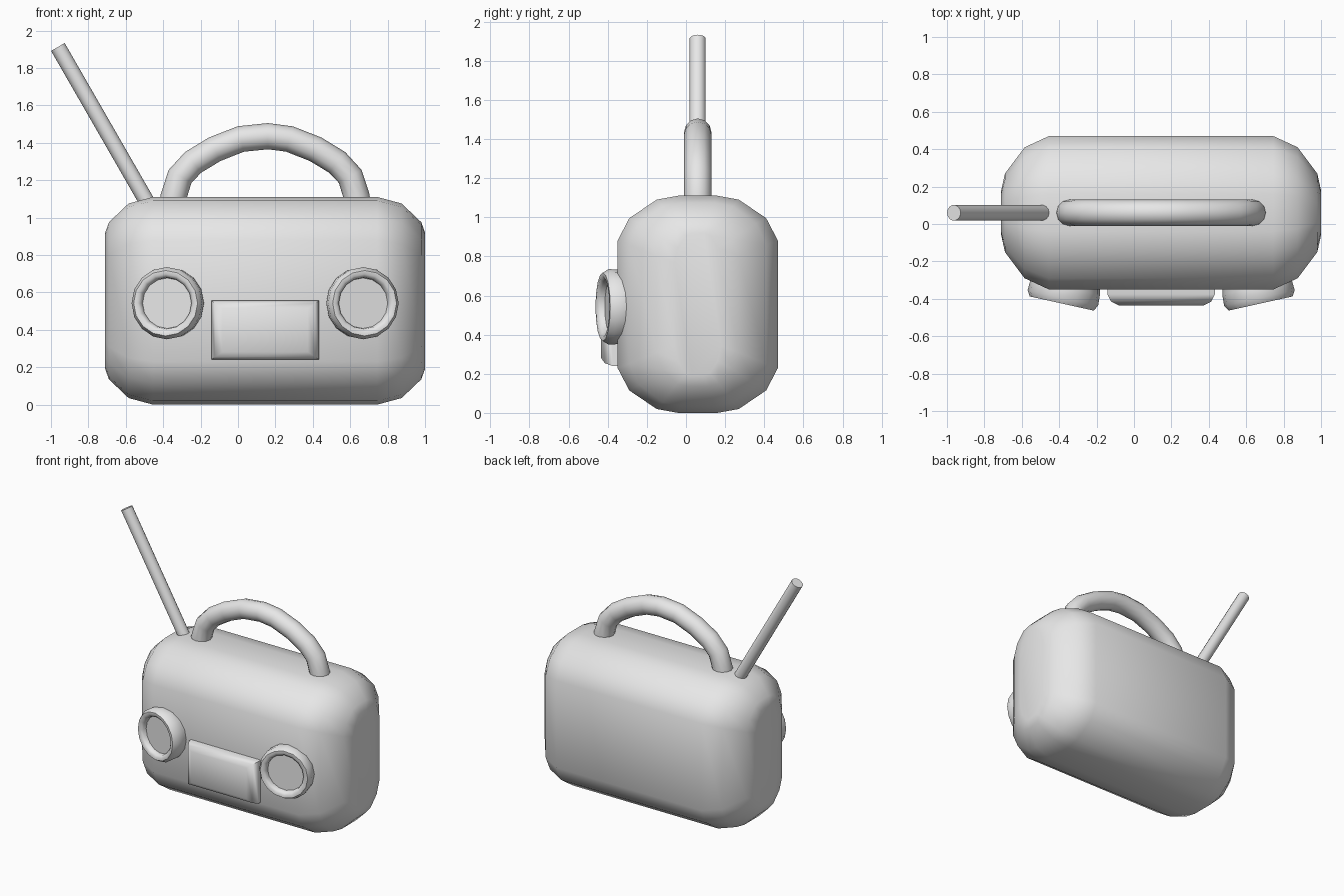
import bpy, bmesh, math
from mathutils import Vector, Matrix

cube = bpy.data.objects.get("Cube")
if cube:
    bpy.data.objects.remove(cube, do_unlink=True)

grey = bpy.data.materials.new("plain grey")
grey.use_nodes = True
grey.diffuse_color = (0.8, 0.8, 0.8, 1)
grey.node_tree.nodes["Principled BSDF"].inputs["Base Color"].default_value = (0.8, 0.8, 0.8, 1)

MID_X, MID_Y, MID_Z = 0.145, 0.06, 0.555


def loft(name, rings, angle=40, matrix=None):
    """Skin closed rings of equal length and cap both ends."""
    bm = bmesh.new()
    loops = [[bm.verts.new(p) for p in ring] for ring in rings]
    n = len(loops[0])
    for a, b in zip(loops, loops[1:]):
        for i in range(n):
            j = (i + 1) % n
            bm.faces.new((a[i], a[j], b[j], b[i]))
    bm.faces.new(loops[0])
    bm.faces.new(loops[-1])
    bmesh.ops.recalc_face_normals(bm, faces=bm.faces)
    mesh = bpy.data.meshes.new(name)
    bm.to_mesh(mesh)
    bm.free()
    mesh.materials.append(grey)
    obj = bpy.data.objects.new(name, mesh)
    bpy.context.collection.objects.link(obj)
    if matrix:
        obj.matrix_world = matrix
    bpy.ops.object.select_all(action='DESELECT')
    obj.select_set(True)
    bpy.context.view_layer.objects.active = obj
    bpy.ops.object.shade_smooth_by_angle(angle=math.radians(angle))
    return obj


def circle(radius, depth, sides):
    return [(radius * math.cos(2 * math.pi * i / sides),
             radius * math.sin(2 * math.pi * i / sides), depth) for i in range(sides)]


def tube(name, path, radius, sides):
    """Round tube along a path lying in the x-z plane."""
    rings = []
    for i, p in enumerate(path):
        a, b = path[max(i - 1, 0)], path[min(i + 1, len(path) - 1)]
        along = Vector((b[0] - a[0], 0, b[1] - a[1])).normalized()
        side = along.cross(Vector((0, 1, 0)))
        centre = Vector((p[0], MID_Y, p[1]))
        rings.append([centre + side * c + Vector((0, s, 0)) for c, s, _ in circle(radius, 0, sides)])
    return loft(name, rings, 50)


# Body: rounded outline swept along x and shrinking towards both ends
quarter = [(0.41, 0.325), (0.35, 0.44), (0.21, 0.535), (0.10, 0.555)]
half = quarter + [(-y, z) for y, z in reversed(quarter)]
outline = half + [(-y, -z) for y, z in half]
ends = [(0.855, 0.12, 0.365), (0.835, 0.21, 0.42), (0.73, 0.35, 0.52), (0.60, 0.41, 0.555)]
stations = [(-x, y, z) for x, y, z in ends] + ends[::-1]
loft("body", [[(MID_X + x, MID_Y + y * hy / 0.41, MID_Z + z * hz / 0.555) for y, z in outline]
              for x, hy, hz in stations], 60)

# Carrying handle
rise = [(0.495, 1.03), (0.49, 1.11), (0.455, 1.22), (0.385, 1.295), (0.27, 1.365), (0.13, 1.42)]
arch = [(MID_X - x, z) for x, z in rise] + [(0.16, 1.435)] + [(MID_X + x, z) for x, z in rise[::-1]]
tube("handle", arch, 0.07, 12)

# Antenna
tube("antenna", [(-0.45, 1.02), (-0.963, 1.912)], 0.042, 14)

# Speakers: recessed discs with a rounded rim, turned slightly outward
rim = [(0.175, -0.15), (0.19, -0.09), (0.193, -0.03), (0.175, 0), (0.155, 0),
       (0.138, -0.015), (0.135, -0.04), (0.13, -0.04)]
for name, s in (("right_speaker", -1), ("left_speaker", 1)):
    place = (Matrix.Translation((MID_X + s * 0.532, -0.425, 0.542))
             @ Matrix.Rotation(s * math.radians(12.5), 4, 'Z')
             @ Matrix.Rotation(math.radians(90), 4, 'X'))
    loft(name, [circle(r, d, 16) for r, d in rim], 50, place)

# Front panel with a softened face
panel = []
for y, inset in ((-0.30, 0), (-0.375, 0), (-0.415, 0.02), (-0.435, 0.06)):
    w, h = 0.288 - inset, 0.158 - inset * 0.7
    panel.append([(MID_X + sx * w, y, 0.398 + sz * h)
                  for sx, sz in ((-1, -1), (1, -1), (1, 1), (-1, 1))])
loft("front_panel", panel, 60)
